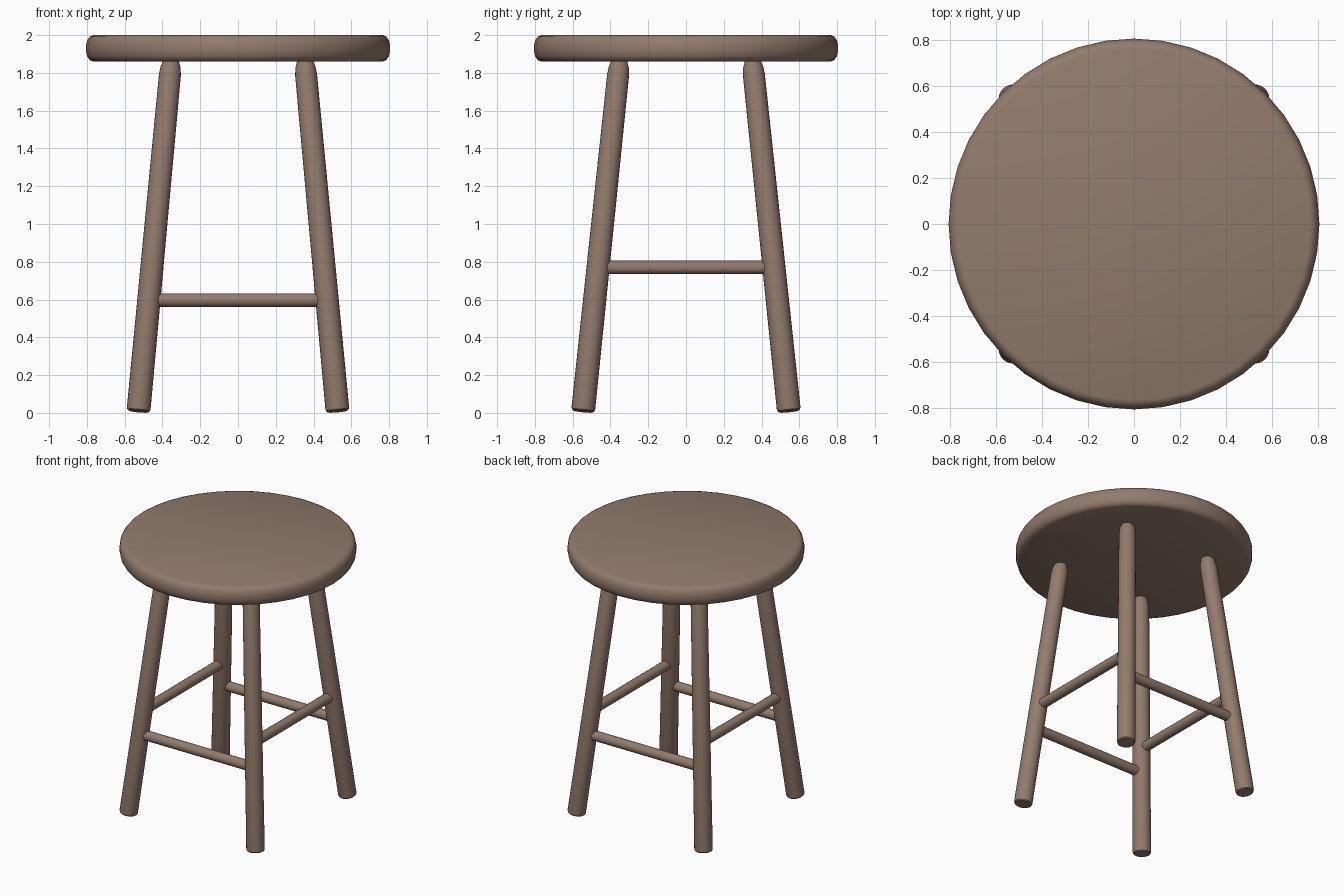
import bpy, bmesh, math
from mathutils import Vector

if "Cube" in bpy.data.objects:
    bpy.data.objects.remove(bpy.data.objects["Cube"])

wood = bpy.data.materials.new("brown wood")
wood.diffuse_color = (0.29, 0.20, 0.15, 1)
wood.use_nodes = True
wood.node_tree.nodes["Principled BSDF"].inputs["Base Color"].default_value = wood.diffuse_color


def turned(name, start, end, profile, sides):
    """Capped turned part; profile holds (radius, distance from start)."""
    start, end = Vector(start), Vector(end)
    axis = (end - start).normalized()
    rot = Vector((0, 0, 1)).rotation_difference(axis)
    bm = bmesh.new()
    rings = []
    for r, d in profile:
        ring = []
        for i in range(sides):
            a = math.tau * i / sides
            ring.append(bm.verts.new(
                start + rot @ Vector((r * math.cos(a), r * math.sin(a), d))))
        rings.append(ring)
    for lo, hi in zip(rings, rings[1:]):
        for i in range(sides):
            j = (i + 1) % sides
            bm.faces.new((lo[i], lo[j], hi[j], hi[i]))
    bm.faces.new(rings[0][::-1])
    bm.faces.new(rings[-1])
    mesh = bpy.data.meshes.new(name)
    bm.to_mesh(mesh)
    bm.free()
    mesh.materials.append(wood)
    obj = bpy.data.objects.new(name, mesh)
    bpy.context.collection.objects.link(obj)
    bpy.ops.object.select_all(action='DESELECT')
    obj.select_set(True)
    bpy.context.view_layer.objects.active = obj
    bpy.ops.object.shade_smooth_by_angle(angle=math.radians(35))
    return obj


# Round seat with a softly rounded rim
turned("seat", (0, 0, 1.86), (0, 0, 2.0),
       [(0.765, 0), (0.785, 0.008), (0.799, 0.028), (0.805, 0.055),
        (0.805, 0.085), (0.799, 0.112), (0.785, 0.132), (0.765, 0.14)], 40)

# Splayed legs with chamfered feet and tapered tops
FOOT = Vector((0.527, 0.545, 0.008))
TOP = Vector((0.352, 0.350, 1.88))
length = (TOP - FOOT).length
for sx, side in ((-1, "left"), (1, "right")):
    for sy, end in ((-1, "front"), (1, "back")):
        turned(f"{end}_{side}_leg",
               (sx * FOOT.x, sy * FOOT.y, FOOT.z),
               (sx * TOP.x, sy * TOP.y, TOP.z),
               [(0.053, 0), (0.060, 0.006), (0.063, 0.018),
                (0.058, length - 0.09), (0.053, length - 0.05),
                (0.041, length - 0.015), (0.038, length)], 24)


# Rungs run between leg centre lines
def leg_at(z):
    return FOOT.lerp(TOP, (z - FOOT.z) / (TOP.z - FOOT.z))


def rung(name, a, b):
    span = (Vector(b) - Vector(a)).length
    turned(name, a, b, [(0.036, 0), (0.036, span)], 16)


low, high = leg_at(0.597), leg_at(0.77)
for s, end, side in ((-1, "front", "left"), (1, "back", "right")):
    rung(f"{end}_rung", (-low.x, s * low.y, low.z), (low.x, s * low.y, low.z))
    rung(f"{side}_rung", (s * high.x, -high.y, high.z), (s * high.x, high.y, high.z))
